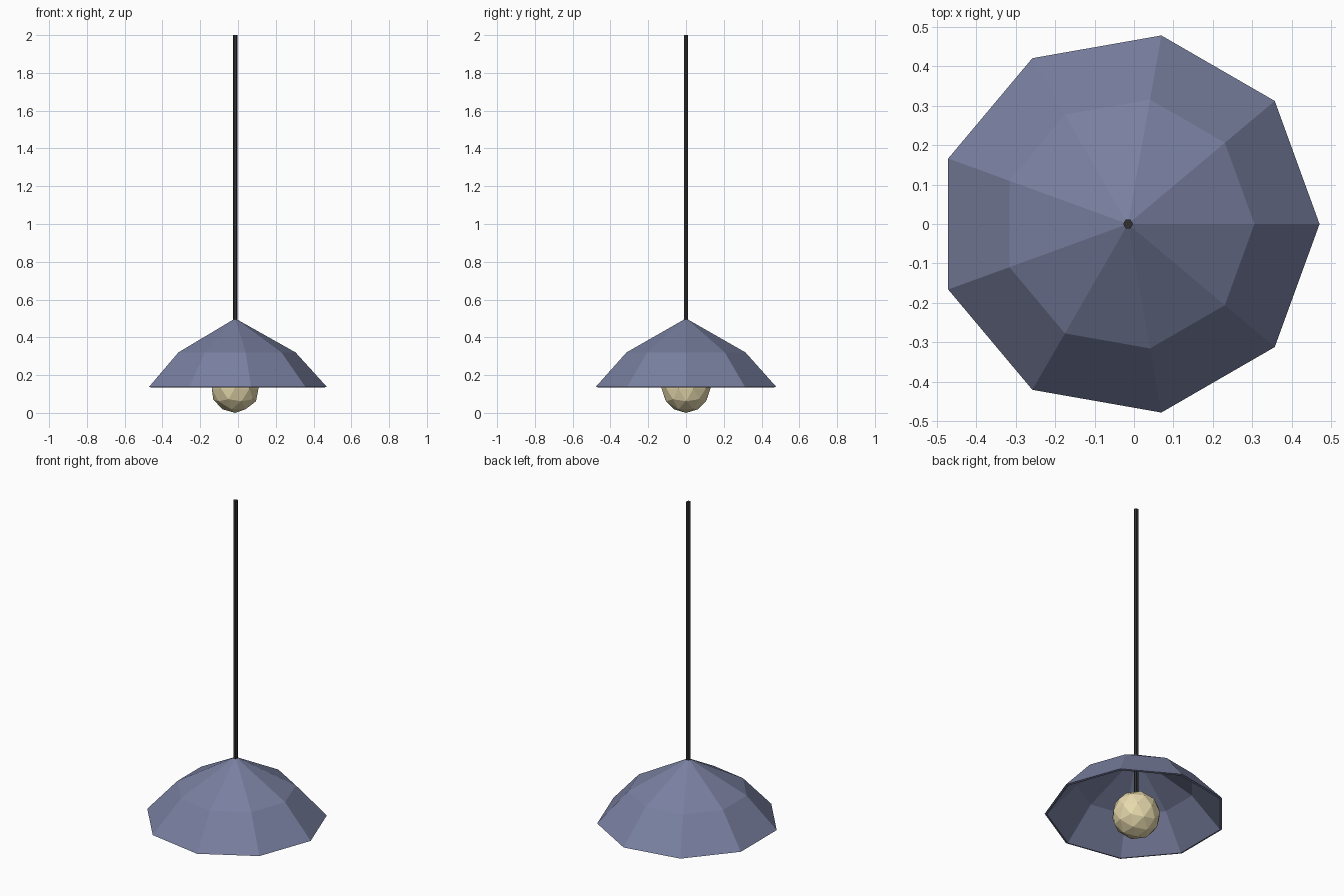
import bpy, bmesh
from math import cos, sin, pi

if "Cube" in bpy.data.objects:
    bpy.data.objects.remove(bpy.data.objects["Cube"])

CX = -0.015  # lamp axis; the odd-sided shade makes its bounds centre on x = 0


def material(name, rgb):
    m = bpy.data.materials.new(name)
    m.diffuse_color = (*rgb, 1)
    m.use_nodes = True
    m.node_tree.nodes["Principled BSDF"].inputs["Base Color"].default_value = m.diffuse_color
    return m


def add_object(name, bm, mat):
    bmesh.ops.recalc_face_normals(bm, faces=bm.faces)
    mesh = bpy.data.meshes.new(name)
    bm.to_mesh(mesh)
    bm.free()
    mesh.materials.append(mat)
    ob = bpy.data.objects.new(name, mesh)
    ob.location.x = CX
    bpy.context.collection.objects.link(ob)
    return ob


def ring(bm, r, z, n):
    return [bm.verts.new((r * cos(2 * pi * i / n), r * sin(2 * pi * i / n), z))
            for i in range(n)]


def bridge(bm, a, b):
    n = len(a)
    for i in range(n):
        j = (i + 1) % n
        bm.faces.new((a[i], a[j], b[j], b[i]))


def fan(bm, a, z):
    tip = bm.verts.new((0, 0, z))
    for i in range(len(a)):
        bm.faces.new((a[i], a[(i + 1) % len(a)], tip))


# Nine-sided thin shade: outer shell, inner shell and the rim joining them
bm = bmesh.new()
outer_rim = ring(bm, 0.485, 0.138, 9)
outer_mid = ring(bm, 0.32, 0.32, 9)
inner_rim = ring(bm, 0.473, 0.135, 9)
inner_mid = ring(bm, 0.314, 0.311, 9)
bridge(bm, outer_rim, outer_mid)
fan(bm, outer_mid, 0.50)
bridge(bm, inner_rim, inner_mid)
fan(bm, inner_mid, 0.489)
bridge(bm, outer_rim, inner_rim)
add_object("shade", bm, material("slate_blue", (0.19, 0.215, 0.35)))

# Faceted round bulb
bm = bmesh.new()
bmesh.ops.create_icosphere(bm, subdivisions=2, radius=0.13)
bmesh.ops.translate(bm, verts=bm.verts, vec=(0, 0, 0.13))
add_object("bulb", bm, material("warm_cream", (0.80, 0.70, 0.42)))

# Six-sided hanging cord, running through the shade into the bulb
bm = bmesh.new()
low, high = ring(bm, 0.0125, 0.24, 6), ring(bm, 0.0125, 2.0, 6)
bridge(bm, low, high)
bm.faces.new(low)
bm.faces.new(high)
add_object("cord", bm, material("black", (0.03, 0.03, 0.03)))
